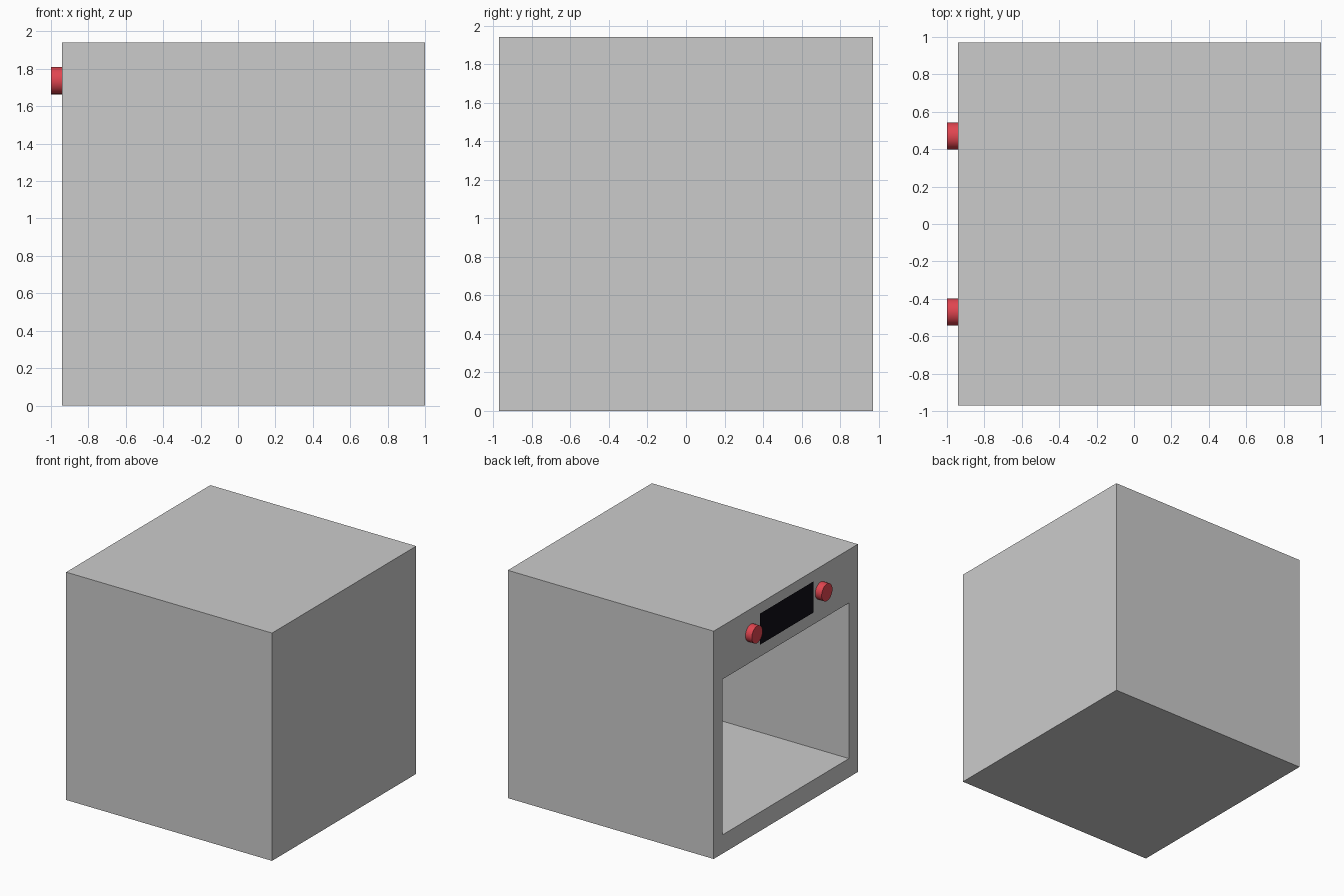
import bpy, bmesh
from math import radians
from mathutils import Matrix, Vector

if "Cube" in bpy.data.objects:
    bpy.data.objects.remove(bpy.data.objects["Cube"])


def material(name, color):
    m = bpy.data.materials.new(name)
    m.diffuse_color = color
    m.use_nodes = True
    m.node_tree.nodes["Principled BSDF"].inputs["Base Color"].default_value = m.diffuse_color
    return m


def make_object(name, bm, mat=None):
    mesh = bpy.data.meshes.new(name)
    bm.to_mesh(mesh)
    bm.free()
    obj = bpy.data.objects.new(name, mesh)
    bpy.context.collection.objects.link(obj)
    if mat:
        mesh.materials.append(mat)
    return obj


def add_box(bm, lo, hi):
    lo, hi = Vector(lo), Vector(hi)
    mat = Matrix.Translation((lo + hi) / 2) @ Matrix.Diagonal((*(hi - lo), 1))
    return bmesh.ops.create_cube(bm, size=1, matrix=mat)["verts"]


red = material("knob_red", (0.75, 0.06, 0.08, 1))
black = material("display_black", (0.005, 0.004, 0.008, 1))

# Oven body: a box whose door side is inset, then pushed in to make the cavity
bm = bmesh.new()
add_box(bm, (-0.94, -0.97, 0), (1.0, 0.97, 1.94))
door = min(bm.faces, key=lambda f: f.calc_center_median().x)
bmesh.ops.inset_region(bm, faces=[door], thickness=0.12)
for v in door.verts:
    v.co.y = 0.85 if v.co.y > 0 else -0.85
    v.co.z = 1.485 if v.co.z > 0.97 else 0.16
inner = bmesh.ops.extrude_discrete_faces(bm, faces=[door])["faces"][0]
for v in inner.verts:
    v.co.x = 0.85
bmesh.ops.recalc_face_normals(bm, faces=bm.faces)
make_object("oven_body", bm)

# Display panel floating just in front of the body
bm = bmesh.new()
corners = [(0.36, 1.595), (0.36, 1.86), (-0.355, 1.86), (-0.355, 1.595)]
face = bm.faces.new([bm.verts.new((-0.951, y, z)) for y, z in corners])
face.normal_update()
if face.normal.x > 0:
    face.normal_flip()
make_object("display_panel", bm, black)

# Control knobs on either side of the display
for side, y in (("left", 0.47), ("right", -0.47)):
    bm = bmesh.new()
    place = Matrix.Translation((-0.965, y, 1.737)) @ Matrix.Rotation(radians(90), 4, "Y")
    bmesh.ops.create_cone(bm, cap_ends=True, segments=32, radius1=0.073,
                          radius2=0.073, depth=0.07, matrix=place)
    knob = make_object("knob_" + side, bm, red)
    bpy.ops.object.select_all(action="DESELECT")
    knob.select_set(True)
    bpy.context.view_layer.objects.active = knob
    bpy.ops.object.shade_smooth_by_angle(angle=radians(30))
